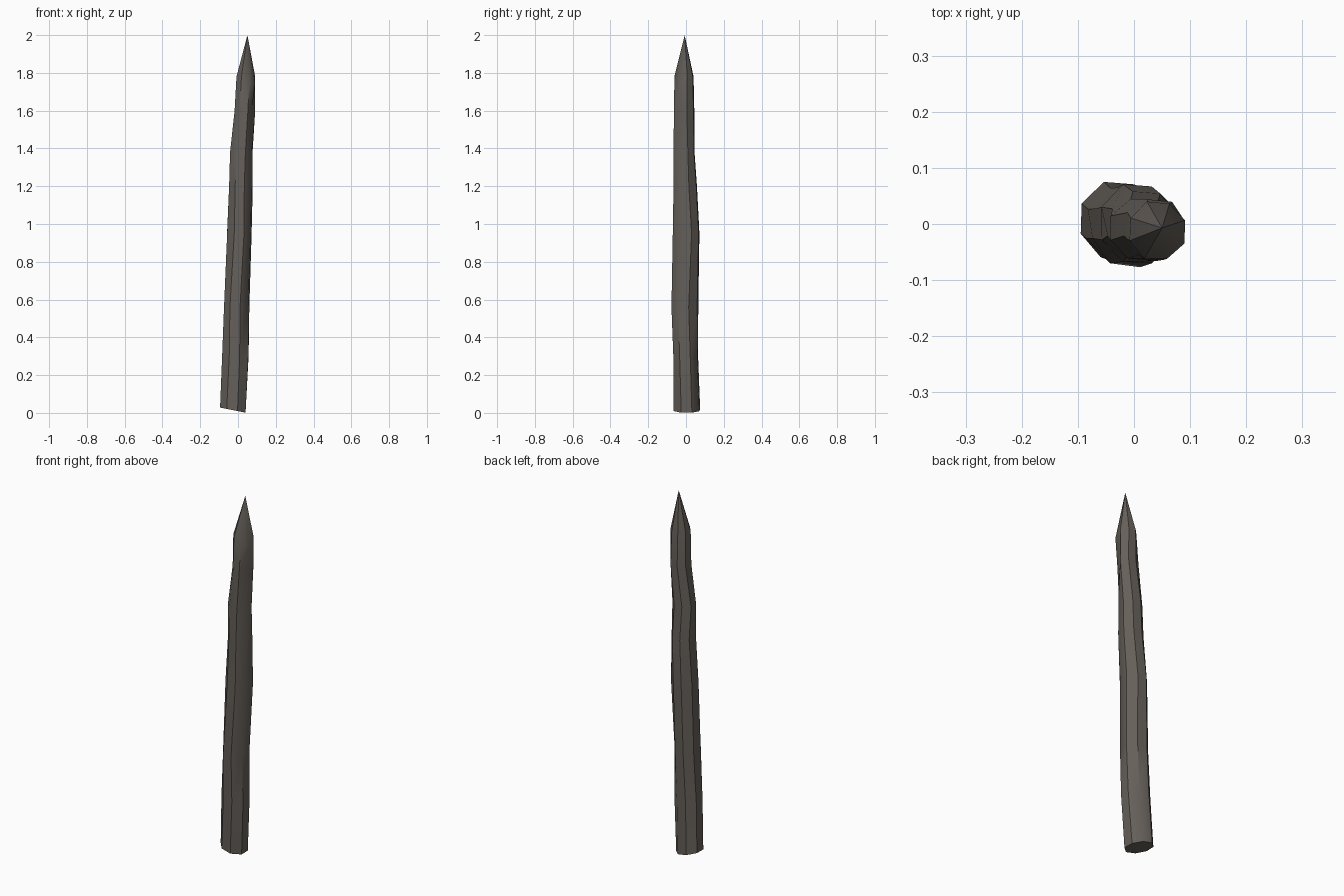
import bpy, bmesh, math, random

if "Cube" in bpy.data.objects:
    bpy.data.objects.remove(bpy.data.objects["Cube"])

random.seed(4)
SIDES = 8

# Cross-section extents: z, x min, x max, y min, y max, twist in degrees
rings = [
    (0.015, -0.095, 0.040, -0.065, 0.075, 20),
    (0.30, -0.084, 0.056, -0.067, 0.064, 20),
    (0.56, -0.074, 0.060, -0.077, 0.065, 16),
    (0.95, -0.058, 0.072, -0.070, 0.071, 22),
    (1.20, -0.047, 0.078, -0.066, 0.058, 16),
    (1.38, -0.042, 0.077, -0.066, 0.045, 20),
    (1.60, -0.018, 0.091, -0.064, 0.044, 14),
    (1.78, -0.008, 0.091, -0.062, 0.040, 20),
]
tip_point = (0.05, -0.007, 2.0)


def fit(values, low, high):
    a, b = min(values), max(values)
    return [low + (v - a) / (b - a) * (high - low) for v in values]


# Hewn shaft, slightly irregular and leaning
bm = bmesh.new()
loops = []
for i, (z, x0, x1, y0, y1, twist) in enumerate(rings):
    angles = [math.radians(twist + k * 360 / SIDES) for k in range(SIDES)]
    radii = [random.uniform(0.95, 1.05) for _ in angles]
    xs = fit([r * math.cos(a) for a, r in zip(angles, radii)], x0, x1)
    ys = fit([r * math.sin(a) for a, r in zip(angles, radii)], y0, y1)
    loop = []
    for x, y in zip(xs, ys):
        # The sawn base slopes down to the right
        height = max(0, 0.009 - 0.2 * x) if i == 0 else z
        loop.append(bm.verts.new((x, y, height)))
    loops.append(loop)

for low, high in zip(loops, loops[1:]):
    for k in range(SIDES):
        n = (k + 1) % SIDES
        bm.faces.new((low[k], low[n], high[n], high[k]))

# Flat base and faceted point
bm.faces.new(list(reversed(loops[0])))
tip = bm.verts.new(tip_point)
for k in range(SIDES):
    bm.faces.new((loops[-1][k], loops[-1][(k + 1) % SIDES], tip))

# Axe cut on the front right, just below the point
for k in (6, 7):
    loops[-1][k].co.z -= 0.04
loops[-2][7].co.x -= 0.012
loops[-2][7].co.y += 0.012

bmesh.ops.recalc_face_normals(bm, faces=bm.faces[:])
mesh = bpy.data.meshes.new("wooden_stake")
bm.to_mesh(mesh)
bm.free()
stake = bpy.data.objects.new("wooden_stake", mesh)
bpy.context.collection.objects.link(stake)

# Weathered wood
wood = bpy.data.materials.new("weathered_wood")
wood.diffuse_color = (0.13, 0.115, 0.10, 1)
wood.use_nodes = True
wood.node_tree.nodes["Principled BSDF"].inputs["Base Color"].default_value = wood.diffuse_color
mesh.materials.append(wood)

bpy.context.view_layer.objects.active = stake
stake.select_set(True)
bpy.ops.object.shade_smooth_by_angle(angle=math.radians(40))
